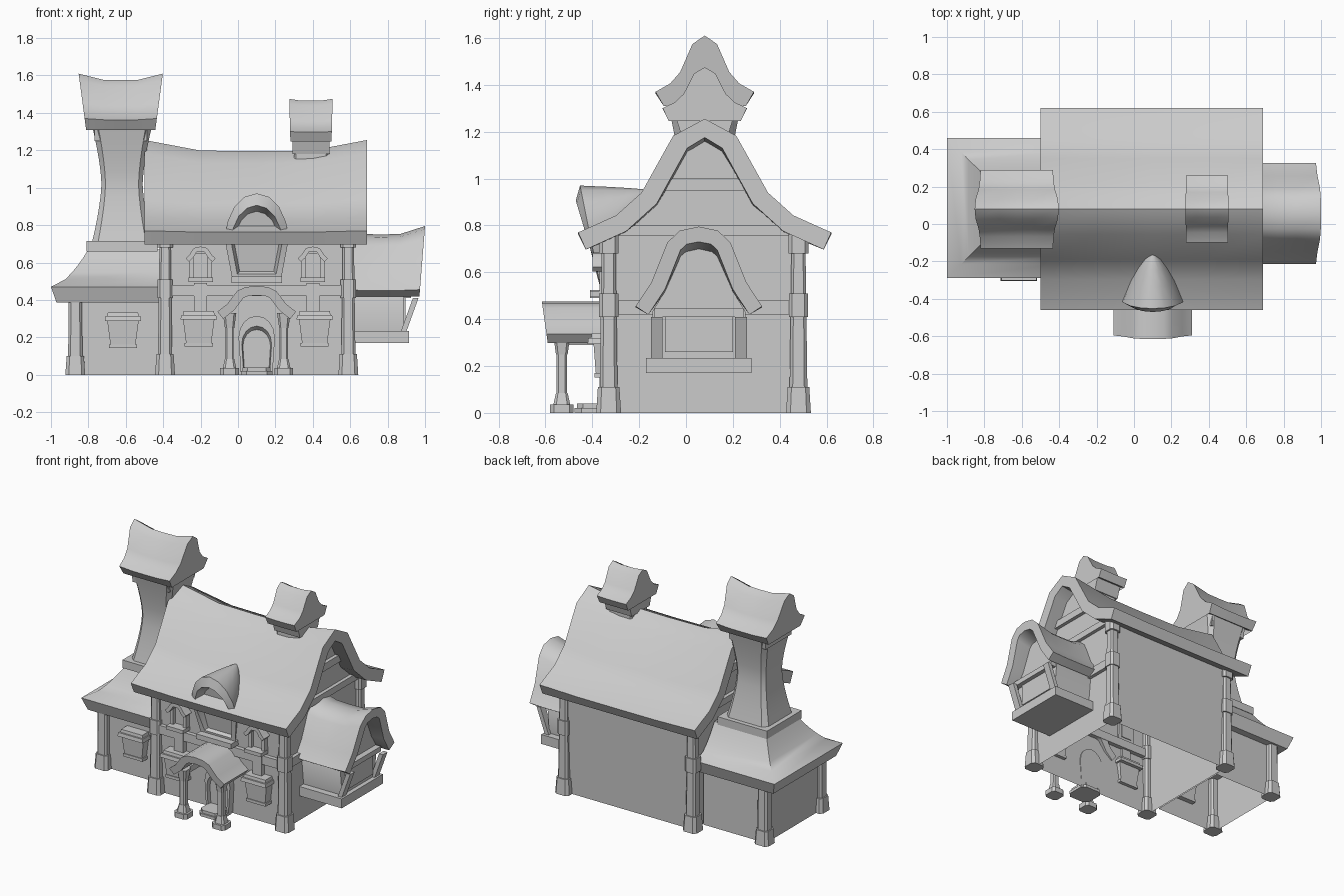
import bpy, bmesh, math
from mathutils import Vector

if bpy.data.objects.get("Cube"):
    bpy.data.objects.remove(bpy.data.objects["Cube"])

GREY = (.6, .6, .6, 1)
mat = bpy.data.materials.new("plain grey")
mat.use_nodes = True
mat.diffuse_color = GREY
mat.node_tree.nodes["Principled BSDF"].inputs["Base Color"].default_value = GREY

HOUSE_X, HOUSE_Y = .1, .08        # centre of the main house
LEFT, RIGHT = -.39, .59           # post lines of the main house
FRONT, BACK = -.33, .48
SIDES = (-1, 1)
# Unit roof curves from ridge to eave: a bell gable and a rounder arch
GABLE = [(0, 1), (.25, .85), (.5, .35), (.7, .15), (1, 0)]
ARCH = [(0, 1), (.3, .95), (.5, .8), (.75, .3), (1, 0)]


def loft(name, rings, open_bottom=False):
    """Skin a list of equal closed rings and cap both ends."""
    bm = bmesh.new()
    loops = [[bm.verts.new(p) for p in ring] for ring in rings]
    for low, high in zip(loops, loops[1:]):
        for i in range(len(low)):
            bm.faces.new((low[i - 1], low[i], high[i], high[i - 1]))
    bm.faces.new(loops[0])
    bm.faces.new(loops[-1])
    bmesh.ops.recalc_face_normals(bm, faces=bm.faces)
    if open_bottom:
        floor = [f for f in bm.faces if all(v.co.z == 0 for v in f.verts)]
        bmesh.ops.delete(bm, geom=floor, context='FACES')
    mesh = bpy.data.meshes.new(name)
    bm.to_mesh(mesh)
    bm.free()
    mesh.materials.append(mat)
    part = bpy.data.objects.new(name, mesh)
    bpy.context.collection.objects.link(part)
    bpy.ops.object.select_all(action='DESELECT')
    part.select_set(True)
    bpy.context.view_layer.objects.active = part
    bpy.ops.object.shade_smooth_by_angle(angle=math.radians(42))


def rectangle(x, y, z, width, depth):
    return [(x + sx * width / 2, y + sy * depth / 2, z)
            for sx, sy in ((-1, -1), (1, -1), (1, 1), (-1, 1))]


def box(name, x, y, z, width, depth, height, taper=1, open_bottom=False):
    """Block standing on height z; taper scales its top."""
    loft(name, [rectangle(x, y, z, width, depth),
                rectangle(x, y, z + height, width * taper, depth * taper)], open_bottom)


def octagon(x, y, z, half, corner):
    """Square with cut corners."""
    c = half * corner
    return [(x + a, y + b, z) for a, b in
            ((half, -c), (half, c), (c, half), (-c, half),
             (-half, c), (-half, -c), (-c, -half), (c, -half))]


def column(name, x, y, z, height, bottom, top, corner=.65):
    loft(name, [octagon(x, y, z, bottom, corner), octagon(x, y, z + height, top, corner)])


def mirrored(half):
    """Half outline from the apex down, turned into a full outline."""
    return [Vector((-p.x, p.y)) for p in reversed(half[1:])] + half


def fit(curve, apex, eave, half):
    return [Vector((half * t, eave + (apex - eave) * h)) for t, h in curve]


def place(axis, pos, side, z, centre):
    return (pos, centre + side, z) if axis == 'x' else (centre + side, pos, z)


def roof(name, axis, centre, curve, apex, eave, half, thick, start, end, sag=0, overhang=0):
    """Thick curved roof whose ridge sags midway and leans out at the ends."""
    outer = mirrored(fit(curve, apex, eave, half))
    inner = []
    for i, p in enumerate(outer):
        along = outer[min(i + 1, len(outer) - 1)] - outer[max(i - 1, 0)]
        inner.append(p - Vector((-along.y, along.x)).normalized() * thick)
    outline = outer + inner[::-1]
    low = min(p.y for p in outline)
    rings = []
    for t in (-1, -.5, 0, .5, 1):
        ring = []
        for p in outline:
            rise = (p.y - low) / (apex - low)
            pos = (start + end) / 2 + t * (end - start) / 2 + t ** 5 * overhang * rise
            ring.append(place(axis, pos, p.x, p.y - sag * rise * (1 - t ** 4), centre))
        rings.append(ring)
    loft(name, rings)


def gable_block(name, centre, half, base_half, base, start, end, open_bottom=False):
    """Wall block along x with a curved gable top."""
    outline = mirrored(half + [Vector((base_half, base))])
    loft(name, [[place('x', pos, p.x, p.y, centre) for p in outline]
                for pos in (start, end)], open_bottom)


def arch(half, spring, apex, base, foot):
    """Half outline of a doorway that narrows to its foot."""
    curve = [Vector((half * math.sin(a), spring + (apex - spring) * math.cos(a)))
             for a in (math.pi / 8 * i for i in range(5))]
    return curve + [Vector((foot, base))]


def arch_ring(outline, y, scale, pivot, lean=0):
    base = outline[-1].y
    return [(HOUSE_X + p.x * scale, y - lean * (p.y - base), pivot + (p.y - pivot) * scale)
            for p in mirrored(outline)]


# Main house body and roof
gable_block("house_walls", HOUSE_Y, fit(GABLE, apex=1.17, eave=.78, half=.42),
            .4, 0, LEFT, RIGHT, open_bottom=True)
roof("main_roof", 'x', HOUSE_Y, GABLE, apex=1.255, eave=.77, half=.54, thick=.08,
     start=-.5, end=.69, sag=.06)

# Corner posts of the house
for x in (LEFT, RIGHT):
    for y in (FRONT, BACK):
        column("post_foot", x, y, 0, .11, .053, .046)
        column("post_shaft", x, y, .1, .6, .038, .03)
        column("post_collar", x, y, .41, .1, .041, .041)
        column("post_cap", x, y, .68, .1, .042, .042)

# Timber beams
house_width, house_depth = RIGHT - LEFT, BACK - FRONT
box("front_beam", HOUSE_X, FRONT, .42, house_width, .06, .06)
box("front_eave_beam", HOUSE_X, FRONT, .7, house_width, .04, .08)
box("side_beam", RIGHT, HOUSE_Y, .42, .05, house_depth, .06)
for x in (LEFT, RIGHT):
    box("gable_beam", x, HOUSE_Y, .755, .05, house_depth, .045)
    box("upper_gable_beam", x, HOUSE_Y, .95, .05, .44, .05)

# Side room with a curved hipped roof
box("side_room_walls", -.64, HOUSE_Y, 0, .48, .6, .42, open_bottom=True)
for y in (-.22, .38):
    column("side_post_foot", -.87, y, 0, .1, .053, .046)
    column("side_post_shaft", -.87, y, .1, .3, .038, .036)
hip = [(.385, .03)] + [(.47 + .2 * u, .2 * u ** .6) for u in (0, .2, .4, .6, .8, 1)]
loft("side_room_roof", [rectangle(-.7 + inset / 2, HOUSE_Y + .005, z, .6 - inset, .75 - 2 * inset)
                        for z, inset in hip])


# Chimneys: waisted shaft, gable block and curved cap
def chimney_top(name, x, apex, eave, half, body, length, thick, sag, overhang):
    gable_block(name + "_gable", HOUSE_Y, fit(GABLE, apex - thick, eave, half * .75),
                body, eave - .12, x - body, x + body)
    roof(name + "_cap", 'x', HOUSE_Y, GABLE, apex, eave, half, thick,
         x - length / 2, x + length / 2, sag, overhang)


box("chimney_base", -.62, HOUSE_Y, .66, .38, .38, .055)
loft("large_chimney", [octagon(-.62, HOUSE_Y, 1.02 + .31 * u, .11 + .05 * abs(u) ** 1.5, .8)
                       for u in (i / 5 for i in range(-5, 6))])
chimney_top("large_chimney", -.627, apex=1.61, eave=1.37, half=.21, body=.14,
            length=.37, thick=.07, sag=.035, overhang=.04)
column("small_chimney", .39, HOUSE_Y, 1.05, .2, .09, .09, corner=.9)
chimney_top("small_chimney", .39, apex=1.475, eave=1.3, half=.18, body=.098,
            length=.22, thick=.06, sag=.01, overhang=.006)

# Projecting bay on the right side
BAY_Y = .055
gable_block("bay_walls", BAY_Y, fit(ARCH, apex=.7, eave=.43, half=.2), .175, .2, RIGHT, .885)
box("bay_sill", .74, BAY_Y, .17, .35, .45, .065)
roof("bay_roof", 'x', BAY_Y, ARCH, apex=.795, eave=.455, half=.27, thick=.065,
     start=.56, end=.97, sag=.045, overhang=.03)
box("bay_window", .885, BAY_Y, .26, .02, .29, .16)
box("bay_beam", .9, BAY_Y, .41, .05, .38, .035)
for side in SIDES:
    y = BAY_Y + side * .18
    loft("bay_bracket", [rectangle(.885, y, .23, .03, .05), rectangle(.95, y, .41, .03, .05)])

# Roof dormer: swelling forward from the roof, hollow at the front
hood = arch(half=.17, spring=.72, apex=.97, base=.51, foot=.13)
swell = [arch_ring(hood, -.16 - .2 * u, u ** .6, .95, lean=.2 * u)
         for u in (.02, .1, .3, .6, 1)]
loft("dormer", swell + [arch_ring(hood, -.36, .8, .65, lean=.24),
                        arch_ring(hood, -.34, .7, .65, lean=.1)])
box("dormer_sill", HOUSE_X, -.37, .49, .27, .08, .035)

# Door with recessed panel, and its steps
doorway = arch(half=.097, spring=.2, apex=.315, base=.01, foot=.085)
loft("door", [arch_ring(doorway, y, scale, .01)
              for y, scale in ((-.32, 1), (-.37, 1), (-.37, .82), (-.345, .76))])
column("lower_step", HOUSE_X, -.39, 0, .02, .085, .085)
column("upper_step", HOUSE_X, -.39, .02, .02, .075, .075)

# Porch
roof("porch_roof", 'y', HOUSE_X, ARCH, apex=.475, eave=.337, half=.21, thick=.05,
     start=-.59, end=-.32, overhang=.025)
for side in SIDES:
    x = HOUSE_X + side * .145
    column("porch_post_base", x, -.53, 0, .035, .05, .05)
    column("porch_post_foot", x, -.53, .035, .05, .036, .025)
    column("porch_post_shaft", x, -.53, .08, .18, .022, .022)
    column("porch_post_head", x, -.53, .25, .08, .025, .036)
    box("porch_rail", x, -.44, .29, .04, .22, .04)


def planter(x, y, z):
    """Tapered window box with a foot and a wide ledge."""
    box("planter_foot", x, y, z, .15, .09, .02)
    box("planter_body", x, y, z + .02, .135, .08, .13, taper=1.25)
    box("planter_ledge", x, y, z + .145, .195, .15, .025, taper=.95)
    box("planter_top", x, y, z + .17, .17, .12, .02, taper=.95)


# Front windows
planter(-.615, -.23, .143)
for side in SIDES:
    x = HOUSE_X + side * .3
    planter(x + side * .01, -.345, .15)
    box("window_shaft", x, -.34, .33, .07, .05, .16)
    box("upper_sill", x, -.365, .495, .13, .09, .025)
    box("upper_pane", x, FRONT, .51, .08, .03, .14)
    for edge in SIDES:
        box("upper_jamb", x + edge * .05, -.345, .515, .024, .05, .12)
    roof("upper_hood", 'y', x, ARCH, apex=.685, eave=.622, half=.08, thick=.025,
         start=-.4, end=-.32)
